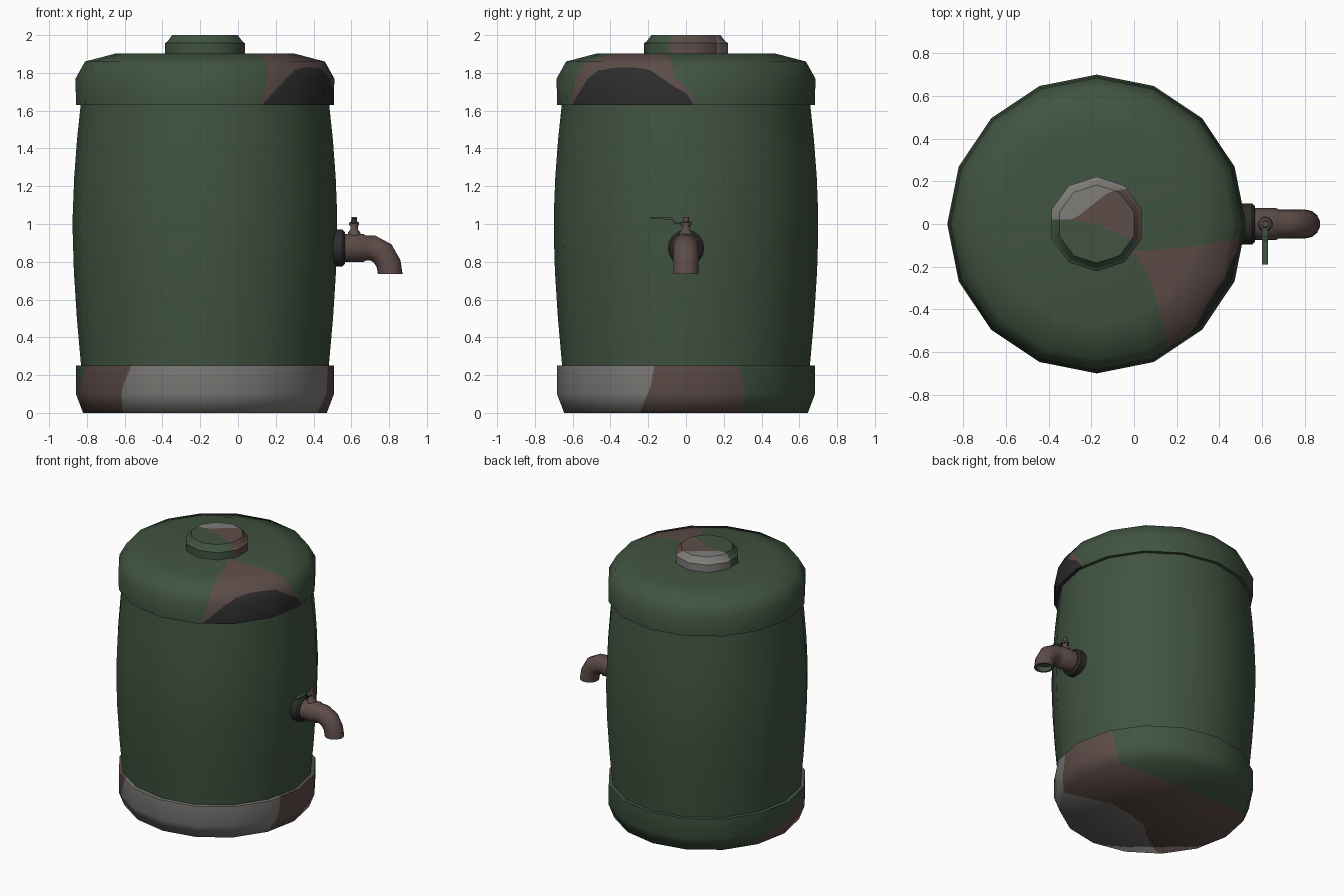
import bpy, bmesh, math
from mathutils import Vector

if "Cube" in bpy.data.objects:
    bpy.data.objects.remove(bpy.data.objects["Cube"])

CX = -0.175  # barrel axis


def material(name, rgb):
    m = bpy.data.materials.new(name)
    m.diffuse_color = (*rgb, 1)
    m.use_nodes = True
    m.node_tree.nodes["Principled BSDF"].inputs["Base Color"].default_value = m.diffuse_color
    return m


MATS = [material("camo green", (0.052, 0.088, 0.052)),
        material("camo brown", (0.110, 0.073, 0.066)),
        material("camo grey", (0.215, 0.205, 0.195)),
        material("camo black", (0.026, 0.026, 0.027))]
GREEN, BROWN, GREY, BLACK = range(4)


def interp(table, x):
    if x <= table[0][0]:
        return table[0][1]
    for (x0, y0), (x1, y1) in zip(table, table[1:]):
        if x <= x1:
            return y0 + (y1 - y0) * (x - x0) / (x1 - x0)
    return table[-1][1]


def finish(bm, name):
    me = bpy.data.meshes.new(name)
    bm.to_mesh(me)
    bm.free()
    for m in MATS:
        me.materials.append(m)
    ob = bpy.data.objects.new(name, me)
    bpy.context.collection.objects.link(ob)
    return ob


def polar(p, z0, centre):
    """Surface distance from the axis and angle (degrees, centre +-180) on a 16-gon."""
    a, step = math.atan2(p.y, p.x), math.pi / 8
    mid = (math.floor(a / step) + 0.5) * step
    rho = math.hypot(p.x, p.y) * math.cos(a - mid) / math.cos(step / 2)
    deg = (math.degrees(a) - centre + 180) % 360 - 180 + centre
    return rho + abs(p.z - z0), deg


def wedge(z0, centre, left, right):
    """Patch between two angle-against-distance curves."""
    def field(p):
        s, a = polar(p, z0, centre)
        return min(a - interp(left, s), interp(right, s) - a)
    return field


def cut_patch(bm, lay, field):
    """Cut the mesh along the zero line of a patch field."""
    val = {v: field(v.co) + 1e-5 for v in bm.verts}
    new = set()
    for e in list(bm.edges):
        a, b = e.verts
        if val[a] * val[b] < 0:
            t = val[a] / (val[a] - val[b])
            co, n = a.co.lerp(b.co, t), a[lay].lerp(b[lay], t)
            v = bmesh.utils.edge_split(e, a, t)[1]
            v.co, v[lay] = co, n
            new.add(v)
    for f in list(bm.faces):
        vs = [v for v in f.verts if v in new]
        if len(vs) == 2:
            bmesh.utils.face_split(f, vs[0], vs[1])


def revolve(name, strips, sides, phase=0.0, patches=(), base=GREEN, cols=4, step=0.05):
    """Many-sided turned shape, smooth within each strip, with cut colour patches."""
    bm = bmesh.new()
    lay = bm.verts.layers.float_vector.new("nrm")
    corner = [phase + 2 * math.pi * k / sides for k in range(sides + 1)]
    for prof in strips:
        segs = [Vector((z1 - z0, r0 - r1)).normalized()
                for (r0, z0), (r1, z1) in zip(prof, prof[1:])]
        nrm = [(a + b).normalized() for a, b in zip(segs[:1] + segs, segs + segs[-1:])]
        rows = []
        for i in range(len(segs)):
            p, q = Vector(prof[i]), Vector(prof[i + 1])
            n = max(1, round((q - p).length / step)) if patches else 1
            rows += [(p.lerp(q, k / n), nrm[i].lerp(nrm[i + 1], k / n)) for k in range(n)]
        rows.append((Vector(prof[-1]), nrm[-1]))
        rings = []
        for (r, z), (nr, nz) in rows:
            ring = []
            for k in range(sides):
                u0, u1 = [Vector((math.cos(c), math.sin(c), 0)) for c in corner[k:k + 2]]
                for c in range(cols):
                    u = u0.lerp(u1, c / cols)
                    v = bm.verts.new(u * r + Vector((0, 0, z)))
                    v[lay] = (u.normalized() * nr + Vector((0, 0, nz))).normalized()
                    ring.append(v)
            rings.append(ring)
        for a, b in zip(rings, rings[1:]):
            for j in range(len(a)):
                k = (j + 1) % len(a)
                bm.faces.new((a[j], a[k], b[k], b[j]))
    pole = [v for v in bm.verts if v.co.xy.length < 0.002]
    bmesh.ops.remove_doubles(bm, verts=pole, dist=0.005)
    for field, _ in patches:
        cut_patch(bm, lay, field)
    for f in bm.faces:
        f.smooth = True
        f.material_index = base
        for field, mat in patches:
            if field(f.calc_center_median()) > 0:
                f.material_index = mat
    normals = [v[lay].normalized() for v in bm.verts]
    bm.verts.layers.float_vector.remove(lay)
    ob = finish(bm, name)
    ob.data.normals_split_custom_set_from_vertices(normals)
    ob.location.x = CX
    return ob


def tube(name, rings, mats, sides=14):
    """Round pipe through rings of (x, z, radius, direction in degrees)."""
    bm = bmesh.new()
    loops = []
    for x, z, r, deg in rings:
        d = math.radians(deg)
        up = Vector((-math.sin(d), 0, math.cos(d)))
        loops.append([bm.verts.new(Vector((x, 0, z)) + r * (
            math.cos(2 * math.pi * k / sides) * Vector((0, 1, 0)) +
            math.sin(2 * math.pi * k / sides) * up)) for k in range(sides)])
    for i, (a, b) in enumerate(zip(loops, loops[1:])):
        for j in range(sides):
            k = (j + 1) % sides
            bm.faces.new((a[j], a[k], b[k], b[j])).material_index = mats[i]
    bm.faces.new(loops[0][::-1]).material_index = mats[0]
    bm.faces.new(loops[-1]).material_index = mats[-1]
    ob = finish(bm, name)
    ob.data.shade_smooth()
    ob.data.set_sharp_from_angle(angle=math.radians(40))
    return ob


# Barrel body, slightly bulged
revolve("barrel_body", [[(0.655, 0.24), (0.678, 0.5), (0.694, 0.75), (0.70, 0.95),
                         (0.70, 1.05), (0.692, 1.25), (0.677, 1.45), (0.657, 1.64)]], 16)

# Base tray: brown with a green half and a grey patch
base_green = wedge(0, 90,
                   [(0.32, 90), (0.4, 53), (0.5, 40), (0.645, 29), (0.83, 27), (0.93, 25)],
                   [(0.32, 90), (0.4, 127), (0.5, 140), (0.645, 148), (0.68, 152),
                    (0.83, 187), (0.93, 206)])
base_grey = wedge(0, 285,
                  [(0.18, 285), (0.24, 247), (0.3, 242), (0.49, 233), (0.65, 227),
                   (0.83, 230), (0.93, 234.5)],
                  [(0.18, 285), (0.24, 320), (0.3, 330), (0.49, 335), (0.65, 338),
                   (0.83, 344), (0.93, 345.5)])
revolve("base_tray", [[(0.001, 0), (0.645, 0), (0.683, 0.1), (0.683, 0.25)],
                      [(0.683, 0.25), (0.65, 0.25)]], 16,
        patches=[(base_green, GREEN), (base_grey, GREY)], base=BROWN)

# Lid: green with a brown wedge and a black blotch on the rim
lid_brown = wedge(1.9, -30,
                  [(0.21, -37), (0.335, -45), (0.5, -54), (0.7, -59), (0.8, -60), (0.95, -64)],
                  [(0.21, -37), (0.26, -29), (0.335, -20), (0.45, -14), (0.6, -8.6),
                   (0.7, -6.4), (0.8, -6), (0.88, 2), (0.95, 4)])
BLOTCH = [(-64, 0.957), (-49, 0.80), (-43, 0.74), (-33, 0.722), (-24, 0.722),
          (-17, 0.745), (-9.5, 0.83), (0, 0.89), (4, 0.957)]


def lid_black(p):
    s, a = polar(p, 1.9, 0)
    return s - interp(BLOTCH, a)


revolve("lid", [[(0.65, 1.63), (0.683, 1.63)],
                [(0.683, 1.63), (0.685, 1.77), (0.635, 1.86), (0.475, 1.902), (0.001, 1.902)]],
        16, patches=[(lid_brown, BROWN), (lid_black, BLACK)])

# Filler cap, ten-sided
CAP_BROWN = [(-0.107, 0.02), (0, 0), (0.19, -0.09)]
CAP_GREY = [(-0.107, 0.02), (0.056, 0.15), (0.14, 0.165)]
revolve("filler_cap", [[(0.222, 1.895), (0.222, 1.957)],
                       [(0.222, 1.957), (0.207, 1.968)],
                       [(0.207, 1.968), (0.183, 2.0)],
                       [(0.183, 2.0), (0.001, 2.0)]], 10, phase=math.radians(18),
        patches=[(lambda p: p.y - interp(CAP_BROWN, p.x), BROWN),
                 (lambda p: p.y - interp(CAP_GREY, p.x), GREY)])

# Tap: flange, bent spout with hollow outlet, valve stem
tube("tap_flange", [(0.49, 0.873, 0.097, 0), (0.553, 0.873, 0.097, 0),
                    (0.567, 0.873, 0.084, 0)], [BLACK] * 2, 16)
tube("tap_spout", [(0.55, 0.873, 0.076, 0), (0.665, 0.873, 0.076, 0), (0.675, 0.873, 0.069, 0),
                   (0.715, 0.872, 0.069, -10), (0.765, 0.845, 0.069, -45),
                   (0.797, 0.79, 0.067, -73), (0.806, 0.735, 0.067, -90),
                   (0.806, 0.735, 0.054, -90), (0.803, 0.775, 0.054, -85)],
     [BROWN] * 7 + [GREEN])
tube("valve_stem", [(0.615, 0.93, 0.036, 90), (0.615, 0.955, 0.034, 90), (0.615, 0.97, 0.022, 90),
                    (0.615, 0.992, 0.02, 90), (0.615, 0.992, 0.028, 90), (0.615, 1.008, 0.028, 90),
                    (0.615, 1.012, 0.017, 90), (0.615, 1.036, 0.015, 90)], [BROWN] * 7, 10)

# Lever handle: cranked flat strip
bm = bmesh.new()
line = [(0.02, 1.004), (-0.058, 1.004), (-0.075, 1.028), (-0.19, 1.033)]
outline = [(y, z + 0.005) for y, z in line] + [(y, z - 0.005) for y, z in reversed(line)]
face = bm.faces.new([bm.verts.new((0.601, y, z)) for y, z in outline])
ext = bmesh.ops.extrude_face_region(bm, geom=[face])["geom"]
bmesh.ops.translate(bm, vec=(0.028, 0, 0), verts=[v for v in ext if isinstance(v, bmesh.types.BMVert)])
bmesh.ops.recalc_face_normals(bm, faces=bm.faces)
finish(bm, "valve_lever")
